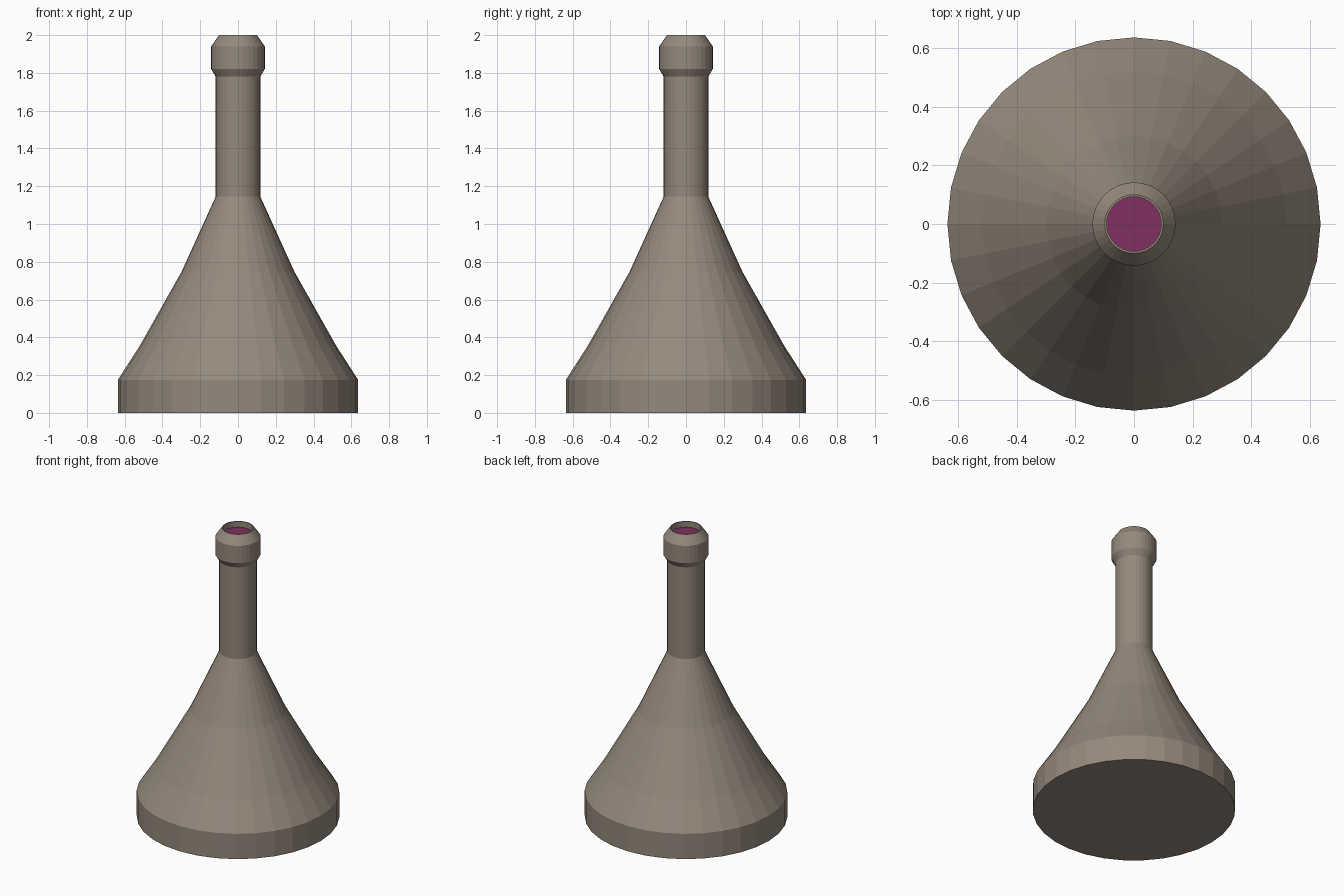
import bpy, bmesh
from math import cos, sin, tau

if "Cube" in bpy.data.objects:
    bpy.data.objects.remove(bpy.data.objects["Cube"])

SIDES = 32


def material(name, rgb):
    mat = bpy.data.materials.new(name)
    mat.diffuse_color = (*rgb, 1)
    mat.use_nodes = True
    mat.node_tree.nodes["Principled BSDF"].inputs["Base Color"].default_value = mat.diffuse_color
    return mat


def lathe(name, profile, mat, cap_start=False, cap_end=False):
    """Revolve a (radius, z) profile, listed bottom to top on the outside."""
    bm = bmesh.new()
    rings = [[bm.verts.new((r * cos(tau * i / SIDES), r * sin(tau * i / SIDES), z))
              for i in range(SIDES)] for r, z in profile]
    for low, high in zip(rings, rings[1:]):
        for i in range(SIDES):
            j = (i + 1) % SIDES
            bm.faces.new((low[i], low[j], high[j], high[i]))
    if cap_start:
        bm.faces.new(rings[0][::-1])
    if cap_end:
        bm.faces.new(rings[-1])
    mesh = bpy.data.meshes.new(name)
    bm.to_mesh(mesh)
    bm.free()
    mesh.materials.append(mat)
    obj = bpy.data.objects.new(name, mesh)
    bpy.context.collection.objects.link(obj)
    return obj


clay = material("clay", (0.30, 0.25, 0.20))
purple = material("purple_liquid", (0.21, 0.03, 0.115))

# Flask: base band, conical body, neck, chamfered lip and inner mouth wall
lathe("flask", [
    (0.636, 0.0), (0.636, 0.175), (0.52, 0.355), (0.30, 0.745),
    (0.118, 1.145), (0.118, 1.78), (0.142, 1.82), (0.142, 1.94),
    (0.10, 2.0), (0.093, 2.0), (0.093, 1.96),
], clay, cap_start=True)

# Liquid surface just below the rim
lathe("liquid", [(0.093, 1.96)], purple, cap_end=True)
